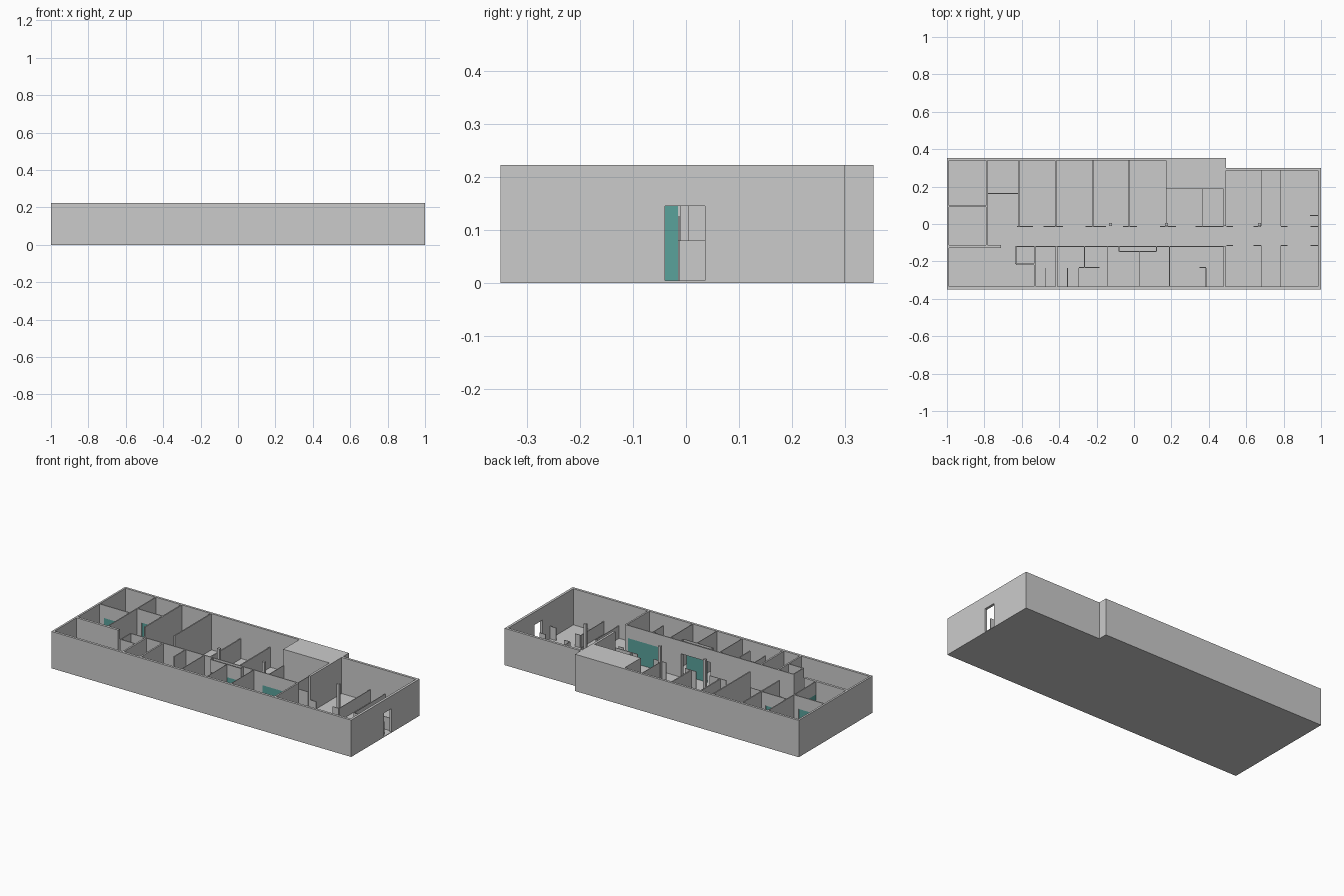
import bpy

if "Cube" in bpy.data.objects:
    bpy.data.objects.remove(bpy.data.objects["Cube"])

H = 0.222      # outer wall height
F = 0.004      # floor thickness
DOOR = 0.145   # door and glazing head height

glass = bpy.data.materials.new("teal_glass")
glass.diffuse_color = (0.10, 0.36, 0.33, 1)
glass.use_nodes = True
glass.node_tree.nodes["Principled BSDF"].inputs["Base Color"].default_value = glass.diffuse_color


def extrude(name, pts, z0, z1, mat=None):
    n = len(pts)
    verts = [(x, y, z0) for x, y in pts] + [(x, y, z1) for x, y in pts]
    faces = [tuple(reversed(range(n))), tuple(range(n, 2 * n))]
    faces += [(i, (i + 1) % n, n + (i + 1) % n, n + i) for i in range(n)]
    me = bpy.data.meshes.new(name)
    me.from_pydata(verts, [], faces)
    ob = bpy.data.objects.new(name, me)
    bpy.context.collection.objects.link(ob)
    if mat:
        me.materials.append(mat)
    return ob


def box(name, x0, x1, y0, y1, z0=F, z1=H, mat=None):
    return extrude(name, [(x0, y0), (x1, y0), (x1, y1), (x0, y1)], z0, z1, mat)


def wall_x(name, x0, x1, y, t=0.006, h=H, z0=F, mat=None):
    return box(name, x0, x1, y - t / 2, y + t / 2, z0, h, mat)


def wall_y(name, x, y0, y1, t=0.006, h=H, z0=F, mat=None):
    return box(name, x - t / 2, x + t / 2, y0, y1, z0, h, mat)


# Floor slab and outer shell
extrude("floor", [(-1, -.35), (1, -.35), (1, .3), (.492, .3), (.492, .354), (-1, .354)], 0, F)
box("outer_wall_front", -1, 1, -.35, -.335)
box("outer_wall_left", -1, -.988, -.335, .354)
box("outer_wall_back", -.988, .17, .34, .354)
box("outer_wall_back_right", .492, 1, .285, .3)
box("roofed_block", .17, .492, .188, .354)

# Right wall with its door opening
box("outer_wall_right_front", .985, 1, -.335, -.04)
box("outer_wall_right_back", .985, 1, .036, .285)
box("door_lintel", .985, 1, -.04, .036, DOOR, H)

# Front corridor wall, split around a glazed front and a glazed alcove
CY = -.12
wall_x("corridor_wall_left", -.63, -.08, CY)
wall_x("corridor_wall_mid", .12, .25, CY)
wall_x("glazing_header", .25, .47, CY, z0=DOOR)
wall_x("corridor_glazing", .25, .47, CY, .003, DOOR, mat=glass)
wall_x("corridor_wall_end", .47, .488, CY)
wall_x("alcove_header", -.08, .12, CY, z0=DOOR)
wall_x("alcove_glazing", -.04, .10, -.147, .003, DOOR, mat=glass)
wall_x("alcove_head_panel", -.08, .12, -.147, .004, z0=DOOR)
for x in (-.08, .12):
    wall_y("alcove_side", x, -.147, CY, .004)

# Front rooms: full-height partitions
for x, t in ((-.53, .01), (-.415, .01), (-.14, .004), (.03, .003), (.19, .004), (.484, .01)):
    wall_y("front_partition", x, -.335, -.147 if x == .03 else CY, t)
wall_y("front_partition_short", -.265, -.23, CY)
wall_y("closet_side", -.632, -.215, CY)
wall_x("closet_front", -.632, -.53, -.215)

# Front rooms: lower stalls and screens
for x in (-.472, -.355, -.295, .385):
    wall_y("stall_screen", x, -.335, -.235, .004, .16)
wall_x("stall_return_left", -.295, -.185, -.233, .004, .16)
wall_x("stall_return_right", .35, .385, -.233, .004, .16)

# Left rooms with glazed lower panels
box("left_corridor_wall", -.988, -.71, -.127, -.112)
wall_y("left_room_wall", -.787, -.015, .34)
wall_y("left_room_header", -.787, -.112, -.015, z0=DOOR)
wall_y("left_room_glazing", -.787, -.112, -.015, .003, DOOR, mat=glass)
for n, x0, x1, y in (("office", -.988, -.79, .095), ("store", -.784, -.618, .163)):
    wall_x(n + "_header", x0, x1, y, z0=DOOR)
    wall_x(n + "_glazing", x0 + .03, x1 - .03, y, .003, DOOR, mat=glass)
    wall_x(n + "_pier_a", x0, x0 + .03, y, h=DOOR)
    wall_x(n + "_pier_b", x1 - .03, x1, y, h=DOOR)

# Back rooms: two tall partitions, then lower ones
for x in (-.615, -.418):
    wall_y("back_partition_tall", x, -.01, .34, .007)
for x in (-.22, -.025):
    wall_y("back_partition_low", x, -.01, .34, .007, .125)
for x in (.172, .365):
    wall_y("back_partition_low", x, -.01, .188, .004, .125)
wall_y("hall_wall", .485, -.01, .285, .014)

# Door-side wall pieces along the back of the corridor
for x0, x1 in ((-.625, -.54), (-.485, -.38), (-.26, -.15), (-.06, .015), (.14, .225), (.33, .478)):
    wall_x("corridor_pier", x0, x1, -.013, .004, .125)

# Right hall: low partitions on both sides of the aisle
for x in (.683, .782):
    wall_y("hall_partition_back", x, -.012, .285, .004, .08)
    wall_y("hall_partition_front", x, -.335, -.115, .004, .08)
for y in (-.013, -.115):
    for x0, x1 in ((.494, .53), (.64, .68), (.785, .82), (.945, .985)):
        wall_x("hall_return", x0, x1, y, .004, .08)
wall_x("entrance_jamb", .94, .985, .045, .004, .08)

# Columns
for x in (-.125, .175, .672):
    box("column", x - .008, x + .008, -.01, .005)
